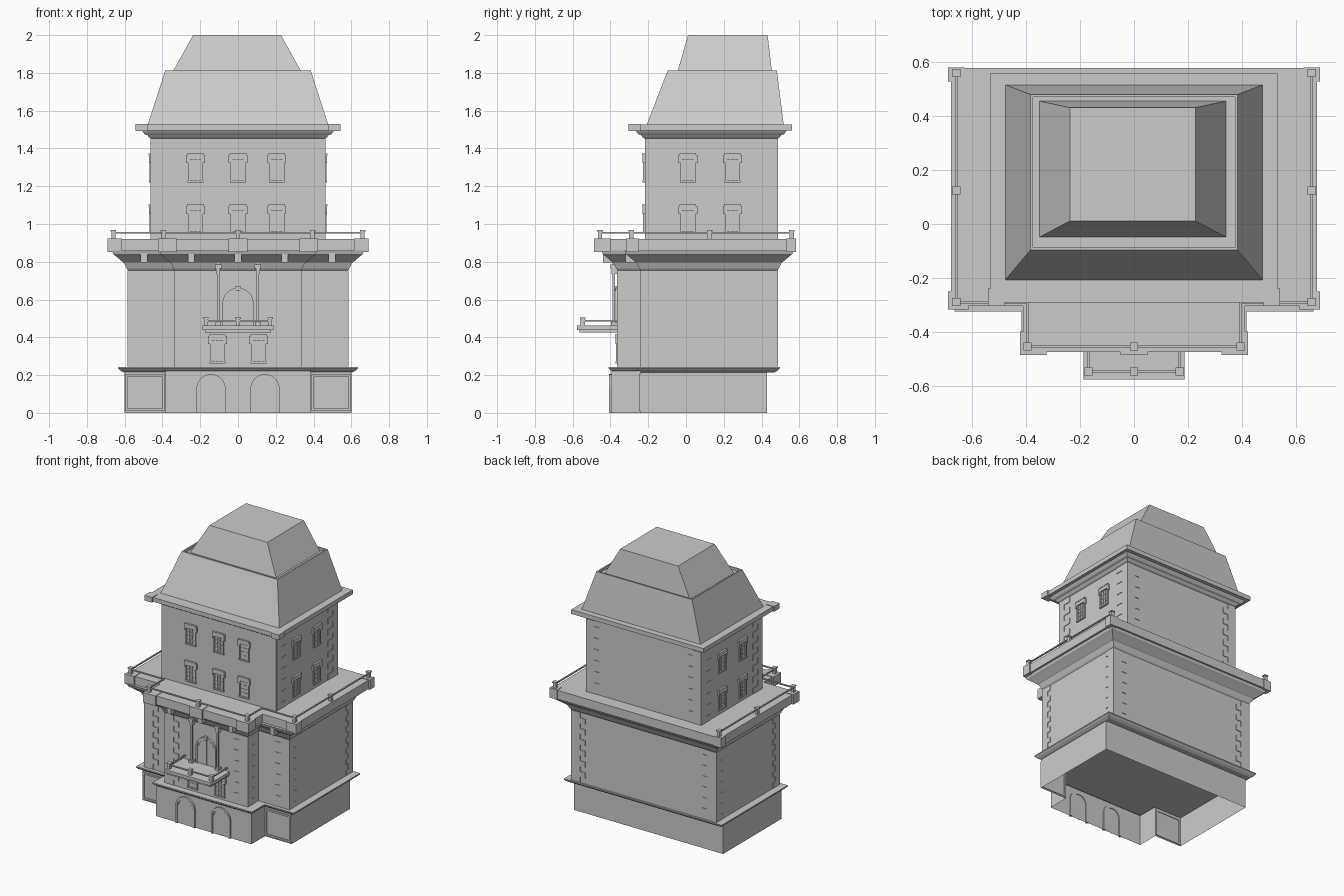
import bpy, bmesh, math
from mathutils import Matrix

if "Cube" in bpy.data.objects:
    bpy.data.objects.remove(bpy.data.objects["Cube"])


def finish(name, bm):
    bmesh.ops.recalc_face_normals(bm, faces=bm.faces)
    me = bpy.data.meshes.new(name)
    bm.to_mesh(me)
    bm.free()
    ob = bpy.data.objects.new(name, me)
    bpy.context.collection.objects.link(ob)
    return ob


def boxes(name, spans):
    """One object from boxes given as (x0, x1, y0, y1, z0, z1)."""
    bm = bmesh.new()
    for x0, x1, y0, y1, z0, z1 in spans:
        m = Matrix.Translation(((x0 + x1) / 2, (y0 + y1) / 2, (z0 + z1) / 2))
        m = m @ Matrix.Diagonal((abs(x1 - x0), abs(y1 - y0), abs(z1 - z0), 1))
        bmesh.ops.create_cube(bm, size=1, matrix=m)
    return finish(name, bm)


def loft(name, rings, bottom=True, top=True):
    """Skin a stack of (z, outline) rings."""
    bm = bmesh.new()
    rows = [[bm.verts.new((x, y, z)) for x, y in pts] for z, pts in rings]
    n = len(rows[0])
    for a, b in zip(rows, rows[1:]):
        for i in range(n):
            bm.faces.new((a[i], a[(i + 1) % n], b[(i + 1) % n], b[i]))
    if bottom:
        bm.faces.new(rows[0][::-1])
    if top:
        bm.faces.new(rows[-1])
    return finish(name, bm)


def tee(xm, yb, ym, xb, yf, o=0):
    """Main block plus front bay, grown outward by o."""
    X, B, M, x, F = xm + o, yb + o, ym - o, xb + o, yf - o
    return [(X, B), (-X, B), (-X, M), (-x, M), (-x, F), (x, F), (x, M), (X, M)]


def rect(x0, x1, y0, y1, o=0):
    return [(x0 - o, y0 - o), (x1 + o, y0 - o), (x1 + o, y1 + o), (x0 - o, y1 + o)]


# Hollow ground floor, ledge and main body with flared cornice
BASE = (.6, .43, -.24, .385, -.395)
LEDGE = (.625, .487, -.255, .39, -.4)
BODY = (.582, .484, -.24, .333, -.362)
SLAB = (.68, .58, -.305, .412, -.475)
loft("ground_floor_walls", [(0, tee(*BASE)), (.222, tee(*BASE))], False, False)
loft("ground_floor_ledge", [(.215, tee(*LEDGE, -.018)), (.226, tee(*LEDGE)),
                            (.236, tee(*LEDGE, .01)), (.244, tee(*LEDGE, .01))])
loft("main_body", [(z, tee(*BODY, o)) for z, o in
                   ((.235, 0), (.755, 0), (.765, .008), (.795, .022), (.8, .03),
                    (.83, .065), (.84, .078), (.86, .085))])
loft("terrace_slab", [(.856, tee(*SLAB)), (.92, tee(*SLAB))])

# Thickened slab blocks under the posts, and brackets below them
spans = [(-.05, .05, -.487, -.42, .852, .924)]
brackets = [(-.018, .018, -.44, -.35, .795, .852)]
for s in (-1, 1):
    spans += [(s * .69, s * .615, -.318, -.25, .852, .924),
              (s * .69, s * .63, .53, .582, .852, .924),
              (s * .424, s * .325, -.487, -.4, .852, .924)]
    brackets += [(s * .515, s * .48, -.32, -.23, .795, .852),
                 (s * .265, s * .23, -.44, -.35, .795, .852)]
boxes("slab_blocks", spans)
boxes("cornice_brackets", brackets)

# Tower, stepped cornice and eaves slab
TOWER = (-.46, .46, -.218, .484)
loft("tower_body", [(.91, rect(*TOWER)), (1.46, rect(*TOWER))])
loft("tower_cornice", [(z, rect(*TOWER, o)) for z, o in
                       ((1.452, 0), (1.458, .01), (1.47, .02), (1.475, .034),
                        (1.488, .045), (1.497, .05))])
boxes("eaves_slab", [(-.532, .532, -.292, .56, 1.495, 1.526)] +
      [(s * .542, s * .48, -.304, -.24, 1.492, 1.53) for s in (-1, 1)])

# Two-stage mansard roof, the lower stage with a sunken rim
loft("lower_roof", [(1.526, rect(-.478, .478, -.208, .517)),
                    (1.813, rect(-.385, .385, -.097, .481)),
                    (1.813, rect(-.375, .375, -.087, .471)),
                    (1.795, rect(-.375, .375, -.087, .471))])
loft("upper_roof", [(1.79, rect(-.354, .344, -.05, .457)),
                    (2.0, rect(-.238, .228, .011, .432))])


# Corner quoins: alternating long and short stones
def quoin(x, y, sx, sy, z0, z1, n, wx, wy, px, py):
    h = (z1 - z0) / n
    return [(x + sx * px, x - sx * wx[i % 2], y + sy * py, y - sy * wy[i % 2],
             z0 + i * h, z0 + (i + 1) * h) for i in range(n)]


q = []
for s in (-1, 1):
    for x, y, sy in ((.582, -.24, -1), (.582, .484, 1), (.333, -.362, -1)):
        q += quoin(s * x, y, s, sy, .246, .755, 13, (.07, .11), (.075, .05), .004, .004)
    for y, sy, py in ((-.218, -1, -.001), (.484, 1, .004)):
        q += quoin(s * .46, y, s, sy, .921, 1.452, 13, (.06, .1), (.11, .055), .004, py)
boxes("corner_quoins", q)

# Square-headed window, facing -y with its sill at z = 0
win = [(-.034, .034, -.003, .01, .008, .12),
       (-.042, .042, -.011, .01, 0, .01),
       (-.05, .05, -.012, .01, .12, .145),
       (-.044, .044, -.014, .01, .143, .152)]
for s in (-1, 1):
    win += [(s * .04, s * .03, -.009, .01, .01, .12),
            (s * .05, s * .036, -.012, .01, .104, .12),
            (s * .012, s * .008, -.006, .01, .01, .12)]
win += [(-.032, .032, -.006, .01, z, z + .004) for z in (.035, .062, .09)]
window = boxes("window", win)
places = [(x, -.218, z, 0) for x in (-.225, 0, .205) for z in (.95, 1.22)]
places += [(s * .46, y, z, s * math.pi / 2) for s in (-1, 1)
           for y in (.01, .246) for z in (.95, 1.22)]
places += [(s * .109, -.362, .262, 0) for s in (-1, 1)]
for i, (x, y, z, r) in enumerate(places):
    ob = window if i == 0 else window.copy()
    if i:
        bpy.context.collection.objects.link(ob)
    ob.location, ob.rotation_euler = (x, y, z), (0, 0, r)


# Arched doors: concentric arch bands, leaf panel and mullion
def arch_pts(r, spring, n=14):
    return [(r, 0)] + [(r * math.cos(a), spring + r * math.sin(a)) for a in
                       (math.pi * i / n for i in range(n + 1))] + [(-r, 0)]


def arch_door(name, x, y, z, r, spring):
    bm = bmesh.new()
    for ro, ri, d in ((r, r - .012, .012), (r - .012, r - .02, .006)):
        rows = [[bm.verts.new((x + u, yy, z + v)) for u, v in arch_pts(rr, spring)]
                for rr, yy in ((ro, y - d), (ri, y - d), (ri, y + .006), (ro, y + .006))]
        for k in range(4):
            a, b = rows[k], rows[(k + 1) % 4]
            for i in range(len(a) - 1):
                bm.faces.new((a[i], a[i + 1], b[i + 1], b[i]))
        for i in (0, -1):
            bm.faces.new([row[i] for row in rows])
    bm.faces.new([bm.verts.new((x + u, y - .002, z + v)) for u, v in arch_pts(r - .018, spring)])
    finish(name, bm)
    boxes(name + "_mullion", [(x - .004, x + .004, y - .006, y, z, z + spring + r - .02)])


arch_door("entrance_left", -.143, -.395, 0, .077, .128)
arch_door("entrance_right", .143, -.395, 0, .077, .128)
arch_door("balcony_door", 0, -.362, .46, .082, .12)
boxes("door_keystone", [(-.012, .012, -.38, -.36, .645, .672)])

# Framed panels on the ground floor wings
bars = []
for s in (-1, 1):
    a, b = s * .39, s * .597
    bars += [(a, b, -.248, -.235, .01, .022), (a, b, -.248, -.235, .193, .205),
             (a, a + s * .012, -.248, -.235, .01, .205),
             (b, b - s * .012, -.248, -.235, .01, .205)]
boxes("wing_panels", bars)

# Balcony slab and slender pilasters with capitals
boxes("balcony_slab", [(-.187, .187, -.578, -.355, .44, .462),
                       (-.175, .175, -.565, -.355, .425, .442)])
pil = []
for s in (-1, 1):
    c = s * .105
    pil += [(c - .007, c + .007, -.39, -.376, .46, .86),
            (c - .014, c + .014, -.397, -.36, .462, .48),
            (c - .011, c + .011, -.394, -.36, .735, .765),
            (c - .017, c + .017, -.4, -.36, .765, .785)]
boxes("balcony_pilasters", pil)


# Railings: capped posts joined by thin bars
def railing(name, posts, path, z, w, h):
    out = []
    for x, y in posts:
        out += [(x - w, x + w, y - w, y + w, z, z + h),
                (x - w - .004, x + w + .004, y - w - .004, y + w + .004, z + h, z + h + .008)]
    for (x0, y0), (x1, y1) in zip(path, path[1:]):
        out.append((min(x0, x1) - .005, max(x0, x1) + .005,
                    min(y0, y1) - .005, max(y0, y1) + .005, z + h - .012, z + h - .004))
    boxes(name, out)


half = [(.66, .56), (.66, -.29), (.395, -.29), (.395, -.455)]
path = half + [(-x, y) for x, y in half[::-1]]
posts = [(0, -.455)] + [(s * x, y) for s in (-1, 1) for x, y in
                        ((.66, .56), (.66, .125), (.66, -.29), (.395, -.455))]
railing("terrace_railing", posts, path, .918, .011, .043)
railing("balcony_railing", [(-.17, -.547), (0, -.547), (.17, -.547)],
        [(-.17, -.37), (-.17, -.547), (.17, -.547), (.17, -.37)], .46, .011, .036)
